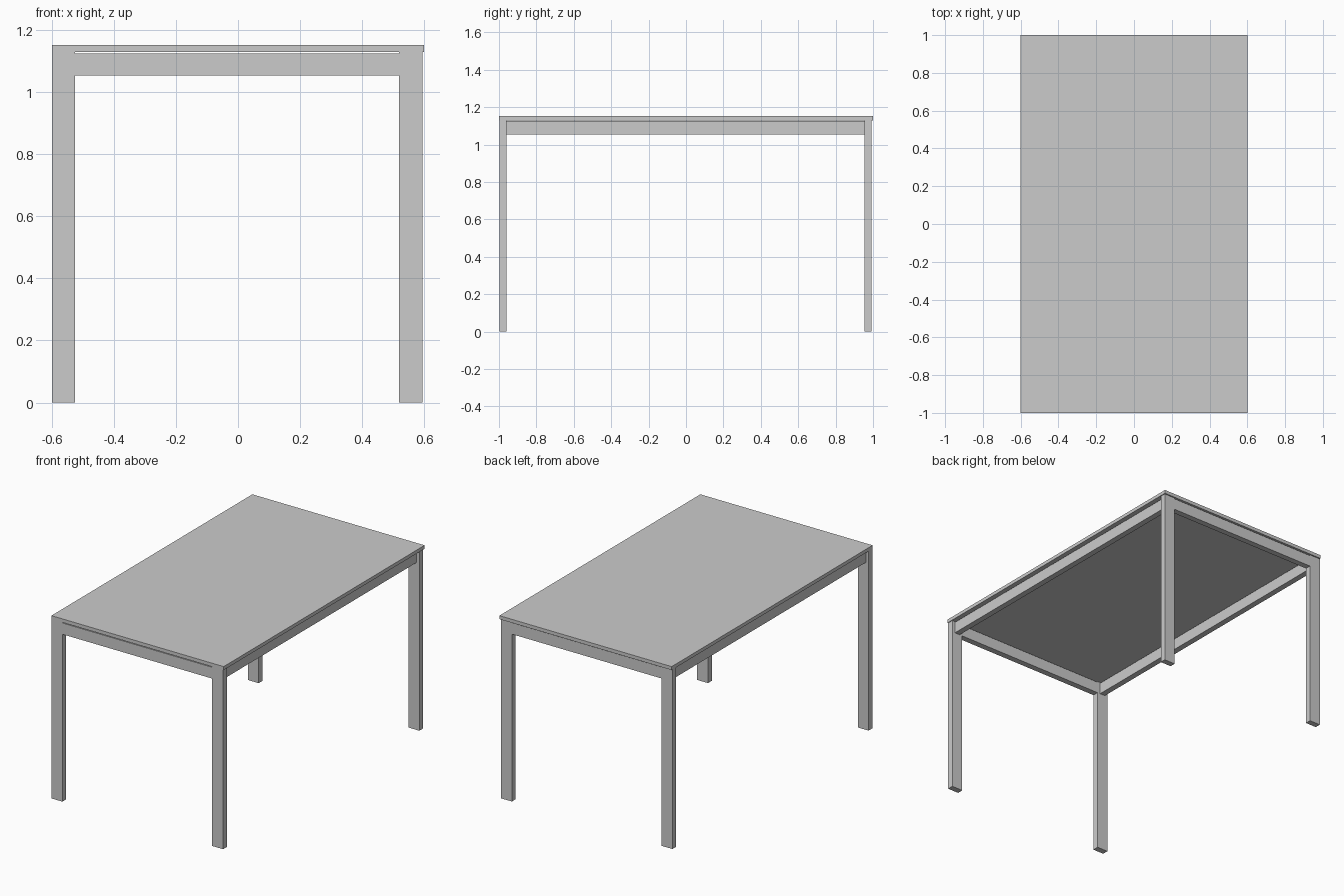
import bpy

if "Cube" in bpy.data.objects:
    bpy.data.objects.remove(bpy.data.objects["Cube"])


def box(name, x, y, z):
    """Axis-aligned box from (min, max) ranges."""
    bpy.ops.mesh.primitive_cube_add(
        size=1, location=[(r[0] + r[1]) / 2 for r in (x, y, z)])
    ob = bpy.context.object
    ob.name = name
    ob.scale = [r[1] - r[0] for r in (x, y, z)]
    bpy.ops.object.transform_apply(location=False, rotation=False, scale=True)
    return ob


TOP_Z = 1.13
APRON_Z = (1.054, 1.125)
LEG_X = {"left": (-0.6, -0.525), "right": (0.519, 0.595)}
LEG_Y = {"front": (-0.998, -0.96), "back": (0.955, 0.992)}

# Table top
box("table_top", (-0.6, 0.6), (-1, 1), (TOP_Z, 1.152))

# Four flat legs
for side, x in LEG_X.items():
    for end, y in LEG_Y.items():
        box(f"{end}_{side}_leg", x, y, (0, TOP_Z))

# End aprons, flush with the legs
for end, y in LEG_Y.items():
    box(f"{end}_apron", (LEG_X["left"][1], LEG_X["right"][0]), y, APRON_Z)

# Side aprons, centred on the leg width
for side, x in LEG_X.items():
    mid = (x[0] + x[1]) / 2
    box(f"{side}_apron", (mid - 0.0185, mid + 0.0185),
        (LEG_Y["front"][1], LEG_Y["back"][0]), APRON_Z)
